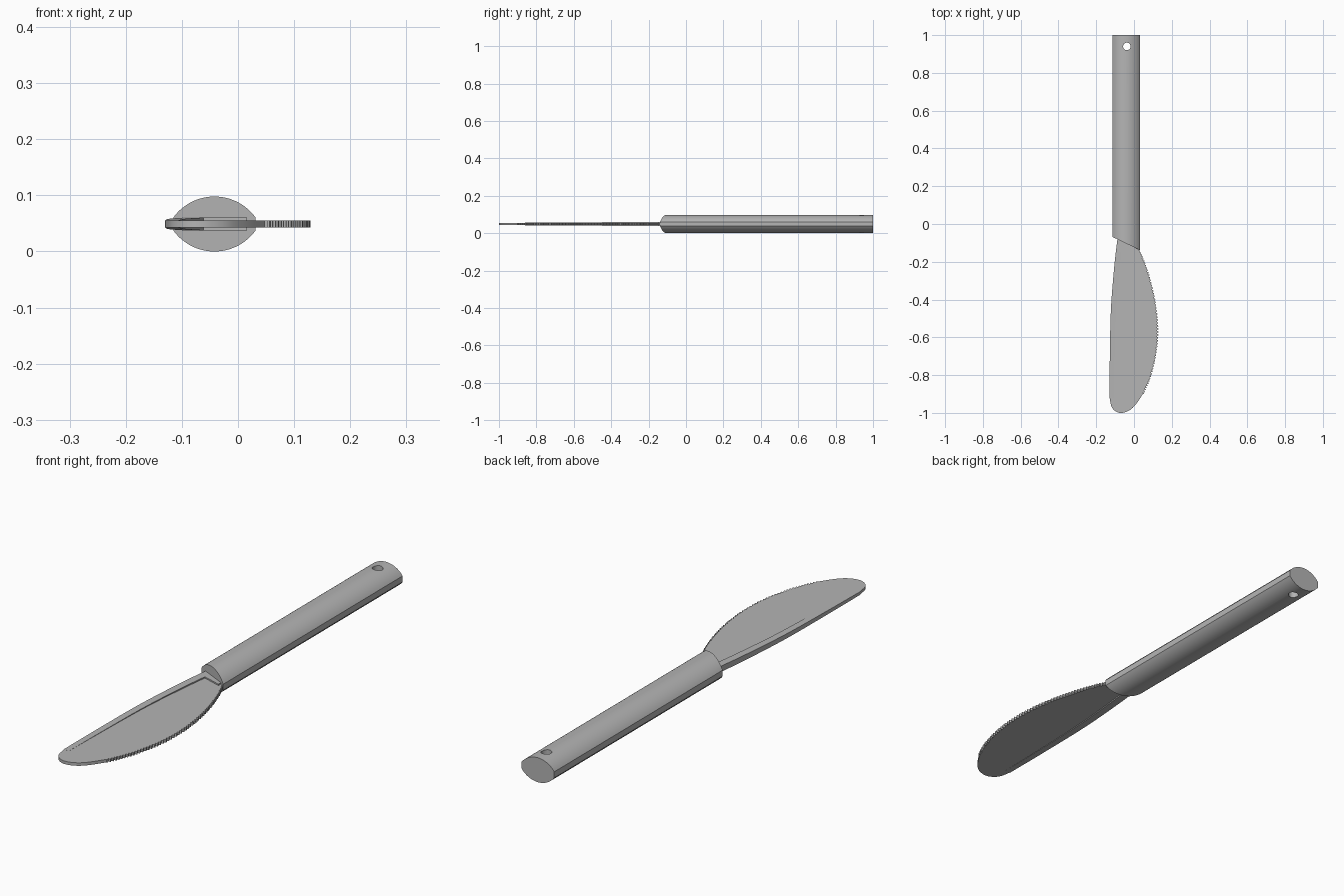
import bpy, bmesh, math
from mathutils import Vector

cube = bpy.data.objects.get("Cube")
if cube:
    bpy.data.objects.remove(cube, do_unlink=True)

MID = 0.049      # height of the knife's middle plane
THIN = 0.006     # half thickness of the blade
THICK = 0.0115   # half thickness of the spine at the handle

gray = bpy.data.materials.new("plain gray")
gray.use_nodes = True
color = (0.46, 0.46, 0.46, 1)
gray.diffuse_color = color
gray.node_tree.nodes["Principled BSDF"].inputs["Base Color"].default_value = color


def loft(name, rings):
    """Join closed rings of points into a capped solid."""
    bm = bmesh.new()
    loops = [[bm.verts.new(p) for p in ring] for ring in rings]
    count = len(loops[0])
    for a, b in zip(loops, loops[1:]):
        for i in range(count):
            j = (i + 1) % count
            bm.faces.new((a[i], a[j], b[j], b[i]))
    bm.faces.new(loops[0])
    bm.faces.new(loops[-1])
    bmesh.ops.recalc_face_normals(bm, faces=bm.faces)
    mesh = bpy.data.meshes.new(name)
    bm.to_mesh(mesh)
    bm.free()
    obj = bpy.data.objects.new(name, mesh)
    bpy.context.collection.objects.link(obj)
    mesh.materials.append(gray)
    return obj


def plate(name, outline, half):
    return loft(name, [[(x, y, MID + s * half) for x, y in outline] for s in (-1, 1)])


def spline(points, steps):
    """Smooth curve through the points."""
    pts = [Vector(p) for p in points]
    pts = [2 * pts[0] - pts[1]] + pts + [2 * pts[-1] - pts[-2]]
    out = []
    for a, b, c, d in zip(pts, pts[1:], pts[2:], pts[3:]):
        for i in range(steps):
            t = i / steps
            out.append(0.5 * (2 * b + (c - a) * t + (2 * a - 5 * b + 4 * c - d) * t ** 2
                              + (3 * b - a - 3 * c + d) * t ** 3))
    return out + [pts[-2]]


def smooth(obj):
    bpy.ops.object.select_all(action='DESELECT')
    obj.select_set(True)
    bpy.context.view_layer.objects.active = obj
    bpy.ops.object.shade_smooth_by_angle(angle=math.radians(30))


# Handle: two shallow arcs with narrow flat sides, cut at a slant in front
CX, HALF_W, HALF_H, SIDE = -0.042, 0.073, 0.049, 0.012
rise = HALF_H - SIDE
radius = (HALF_W ** 2 + rise ** 2) / (2 * rise)
spread = math.asin(HALF_W / radius)
arc = []
for i in range(25):
    a = spread * (1 - i / 12)
    arc.append((radius * math.sin(a), HALF_H - radius + radius * math.cos(a)))
section = arc + [(-x, -z) for x, z in arc]
front = [(CX + x, -0.103 - 0.48 * x, MID + z) for x, z in section]
back = [(CX + x, 1, MID + z) for x, z in section]
handle = loft("handle", [front, back])

# Hanging hole through the end of the handle
bpy.ops.mesh.primitive_cylinder_add(vertices=24, radius=0.02, depth=0.3,
                                    location=(-0.038, 0.94, MID))
cutter = bpy.context.object
cutter.name = "hole_cutter"
cutter.hide_render = True
hole = handle.modifiers.new("hole", 'BOOLEAN')
hole.operation = 'DIFFERENCE'
hole.solver = 'EXACT'
hole.object = cutter
bpy.context.view_layer.objects.active = handle
bpy.ops.object.modifier_apply(modifier="hole")
bpy.data.objects.remove(cutter, do_unlink=True)
smooth(handle)

# Blade: straight back, rounded tip and a bowed, toothed cutting edge
spine = spline([(-0.083, -0.05), (-0.103, -0.22), (-0.121, -0.45),
                (-0.127, -0.7), (-0.129, -0.92)], 8)
tip = spline([(-0.129, -0.92), (-0.119, -0.967), (-0.095, -0.993), (-0.062, -1),
              (-0.02, -0.984), (0.015, -0.948), (0.047, -0.9)], 6)
edge = spline([(0.047, -0.9), (0.081, -0.82), (0.107, -0.725), (0.122, -0.62),
               (0.122, -0.51), (0.108, -0.4), (0.085, -0.3), (0.056, -0.21),
               (0.024, -0.135)], 28)
teeth = []
for i in range(1, len(edge) - 1):
    along = (edge[i + 1] - edge[i - 1]).normalized()
    outward = Vector((along.y, -along.x))
    teeth.append(edge[i] + outward * (0.005 if i % 4 < 2 else -0.001))
root = [(0.005, -0.05)]
blade = plate("blade", spine + tip[1:] + teeth + [edge[-1]] + root, THIN)
smooth(blade)

# Thick rib along the back of the blade, thinning toward the tip
rings = []
for p in spine:
    t = min(1, max(0, (-0.12 - p.y) / 0.8))
    half = THICK + (THIN + 0.0003 - THICK) * t
    outer, inner = p.x - 0.001, p.x + 0.031 - 0.008 * t
    rings.append([(outer, p.y, MID - half), (inner, p.y, MID - half),
                  (inner, p.y, MID + half), (outer, p.y, MID + half)])
smooth(loft("spine_rib", rings))

# Short thick collar where the blade enters the handle
plate("collar", [(-0.075, -0.05), (-0.075, -0.118), (-0.06, -0.123),
                 (0.016, -0.147), (0.016, -0.05)], THICK)
